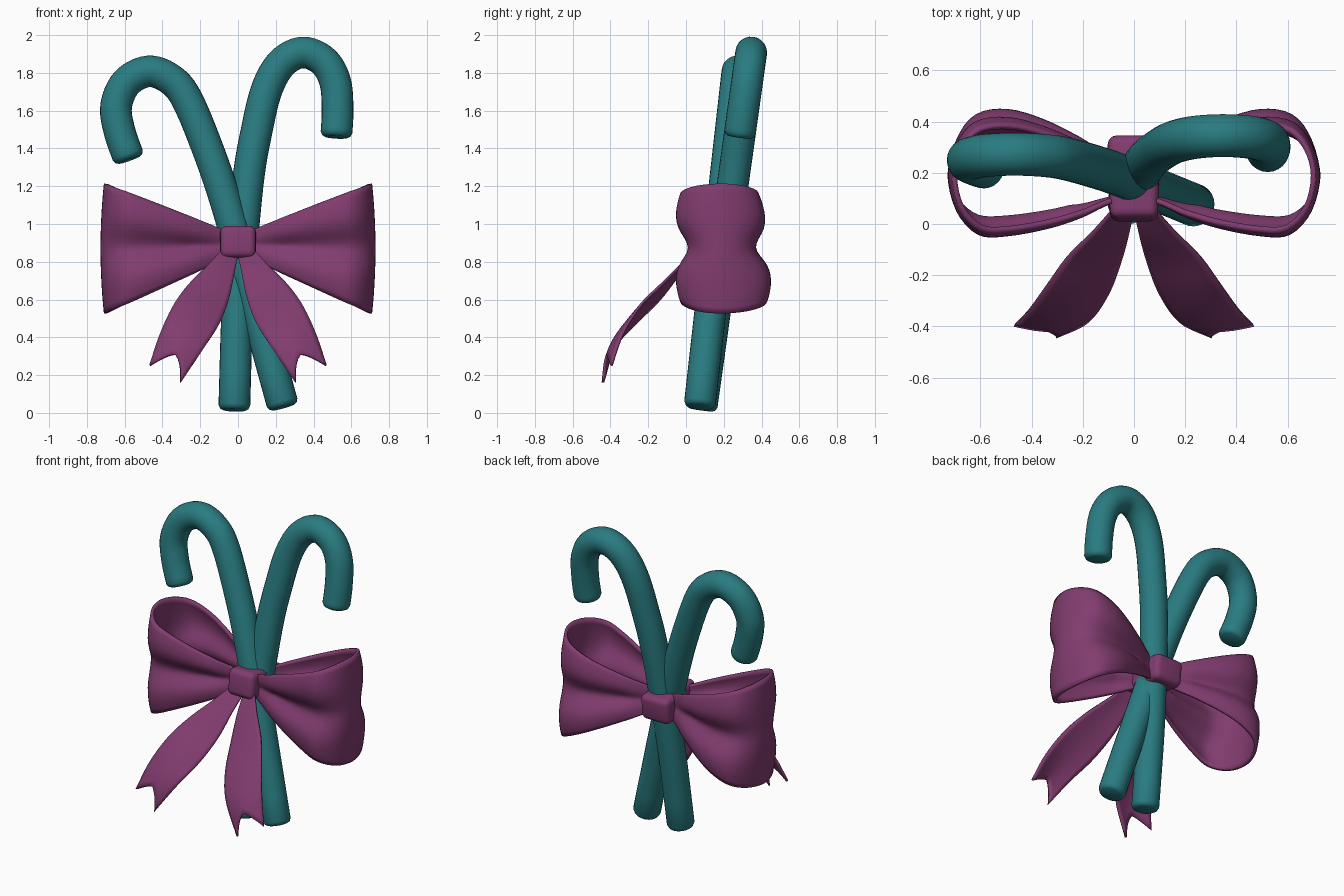
import bpy, bmesh, math
from mathutils import Vector, Matrix

if "Cube" in bpy.data.objects:
    bpy.data.objects.remove(bpy.data.objects["Cube"])


def material(name, col):
    m = bpy.data.materials.new(name)
    m.diffuse_color = (*col, 1)
    m.use_nodes = True
    m.node_tree.nodes["Principled BSDF"].inputs["Base Color"].default_value = m.diffuse_color
    return m


TEAL = material("teal", (0.022, 0.20, 0.22))
PLUM = material("plum", (0.22, 0.045, 0.16))


def spline(pts, t):
    """Catmull-Rom point at t in 0..1."""
    pts = [Vector(p) for p in pts]
    pts = [2 * pts[0] - pts[1]] + pts + [2 * pts[-1] - pts[-2]]
    n = len(pts) - 3
    i = min(int(t * n), n - 1)
    f = t * n - i
    a, b, c, d = pts[i:i + 4]
    return 0.5 * (2 * b + (c - a) * f + (2 * a - 5 * b + 4 * c - d) * f * f
                  + (3 * b - a - 3 * c + d) * f ** 3)


def finish(bm, name, mat, angle=50):
    bmesh.ops.recalc_face_normals(bm, faces=bm.faces[:])
    me = bpy.data.meshes.new(name)
    bm.to_mesh(me)
    bm.free()
    ob = bpy.data.objects.new(name, me)
    bpy.context.collection.objects.link(ob)
    me.materials.append(mat)
    bpy.ops.object.select_all(action='DESELECT')
    bpy.context.view_layer.objects.active = ob
    ob.select_set(True)
    bpy.ops.object.shade_smooth_by_angle(angle=math.radians(angle))
    return ob


def skin(bm, rows, closed=False):
    """Bridge successive rows of vertices with quads."""
    for a, b in zip(rows, rows[1:]):
        n = len(a)
        for j in range(n if closed else n - 1):
            k = (j + 1) % n
            bm.faces.new((a[j], a[k], b[k], b[j]))


def cane(name, path, y0, lean, r=0.084, sides=24, steps=60):
    """Tube along an xz path lying in a plane that leans back."""
    pts = [spline([(x, y0 + lean * z, z) for x, z in path], i / steps) for i in range(steps + 1)]
    normal = Vector((0, 1, -lean)).normalized()
    t0, t1 = (pts[1] - pts[0]).normalized(), (pts[-2] - pts[-1]).normalized()
    line = [(pts[0], r * .72), (pts[0] + t0 * .008, r * .9), (pts[0] + t0 * .026, r)]
    line += [(p, r) for p in pts[2:-2]]
    line += [(pts[-1] + t1 * .026, r), (pts[-1] + t1 * .008, r * .9), (pts[-1], r * .72)]
    bm = bmesh.new()
    rows = []
    for i, (p, rad) in enumerate(line):
        t = (line[min(i + 1, len(line) - 1)][0] - line[max(i - 1, 0)][0]).normalized()
        side = t.cross(normal)
        rows.append([bm.verts.new(p + rad * (math.cos(a) * normal + math.sin(a) * side))
                     for a in (2 * math.pi * k / sides for k in range(sides))])
    skin(bm, rows, True)
    bm.faces.new(rows[0])
    bm.faces.new(rows[-1])
    return finish(bm, name, TEAL)


def ribbon(name, point, nu, nv, thickness):
    """Mirrored, thickened sheet from point(u, v)."""
    bm = bmesh.new()
    skin(bm, [[bm.verts.new(point(i / nu, j / nv)) for j in range(nv + 1)] for i in range(nu + 1)])
    ob = finish(bm, name, PLUM)
    sol = ob.modifiers.new("thickness", 'SOLIDIFY')
    sol.thickness = thickness
    sol.offset = 0
    ob.modifiers.new("both_sides", 'MIRROR').use_bisect_axis[0] = False
    return ob


# Two crossed hooked canes
cane("right_cane", [(-.02, .015), (0, .6), (.05, 1.2), (.1, 1.5), (.155, 1.72), (.235, 1.855),
                    (.345, 1.908), (.455, 1.86), (.515, 1.75), (.527, 1.6), (.52, 1.46)], .078, .14)
cane("left_cane", [(.24, .03), (.095, .555), (-.05, 1.07), (-.15, 1.37), (-.27, 1.66), (-.36, 1.768),
                   (-.475, 1.808), (-.59, 1.75), (-.645, 1.625), (-.627, 1.49), (-.575, 1.34)], .068, .113)

# Bow loops: plan outline swept with widening height and a central pleat
LOOP = [(.03, .11), (.12, .075), (.22, .025), (.34, -.015), (.5, -.045), (.61, -.04), (.69, .05),
        (.718, .19), (.69, .33), (.62, .425), (.5, .445), (.36, .405), (.22, .335), (.12, .27), (.03, .24)]


def loop_point(u, v):
    p = spline([(x, y, 0) for x, y in LOOP], u)
    x, y = p.x, p.y
    z_top = .975 + (x - .1) * .385
    z_bot = .805 - (x - .1) * .45
    pleat = .29 * math.exp(-((v - .5) / .17) ** 2) + .12 * abs(2 * v - 1) ** 4
    dy = (y - .19) * (1 - pleat * min(1, x / .25))
    if dy > 0:
        dy *= 1.04 - .2 * v
    return (x * (1 - .025 * (2 * v - 1) ** 2), .19 + dy, z_bot + (z_top - z_bot) * v)


ribbon("bow_loops", loop_point, 56, 20, .02)

# Tails with a notched end
OUTER = [(.07, .07, .88), (.16, -.03, .78), (.26, -.13, .68), (.34, -.24, .57), (.41, -.335, .42), (.467, -.395, .25)]
INNER = [(0, .07, .84), (.02, -.03, .74), (.05, -.14, .60), (.10, -.27, .47), (.18, -.38, .345), (.305, -.44, .16)]


def tail_point(u, v):
    notch = .115 * (1 - abs(2 * v - 1) ** 1.3)
    t = u * (1 - notch)
    p = spline(OUTER, t).lerp(spline(INNER, t), v)
    p.y -= .03 * u * math.sin(math.pi * v)
    return p


ribbon("bow_tails", tail_point, 24, 10, .014)

# Knot wrapped round the crossing, narrowed at the front
bm = bmesh.new()
bmesh.ops.create_cube(bm, size=1)
bmesh.ops.scale(bm, vec=(.205, .325, .17), verts=bm.verts[:])
bmesh.ops.bevel(bm, geom=bm.edges[:], offset=.035, segments=4, profile=.5, affect='EDGES')
for v in bm.verts:
    if v.co.y < -.12:
        v.co.x *= .92
bmesh.ops.rotate(bm, cent=(0, 0, 0), matrix=Matrix.Rotation(math.radians(-7), 3, 'X'), verts=bm.verts[:])
bmesh.ops.translate(bm, vec=(0, .178, .89), verts=bm.verts[:])
finish(bm, "bow_knot", PLUM)
